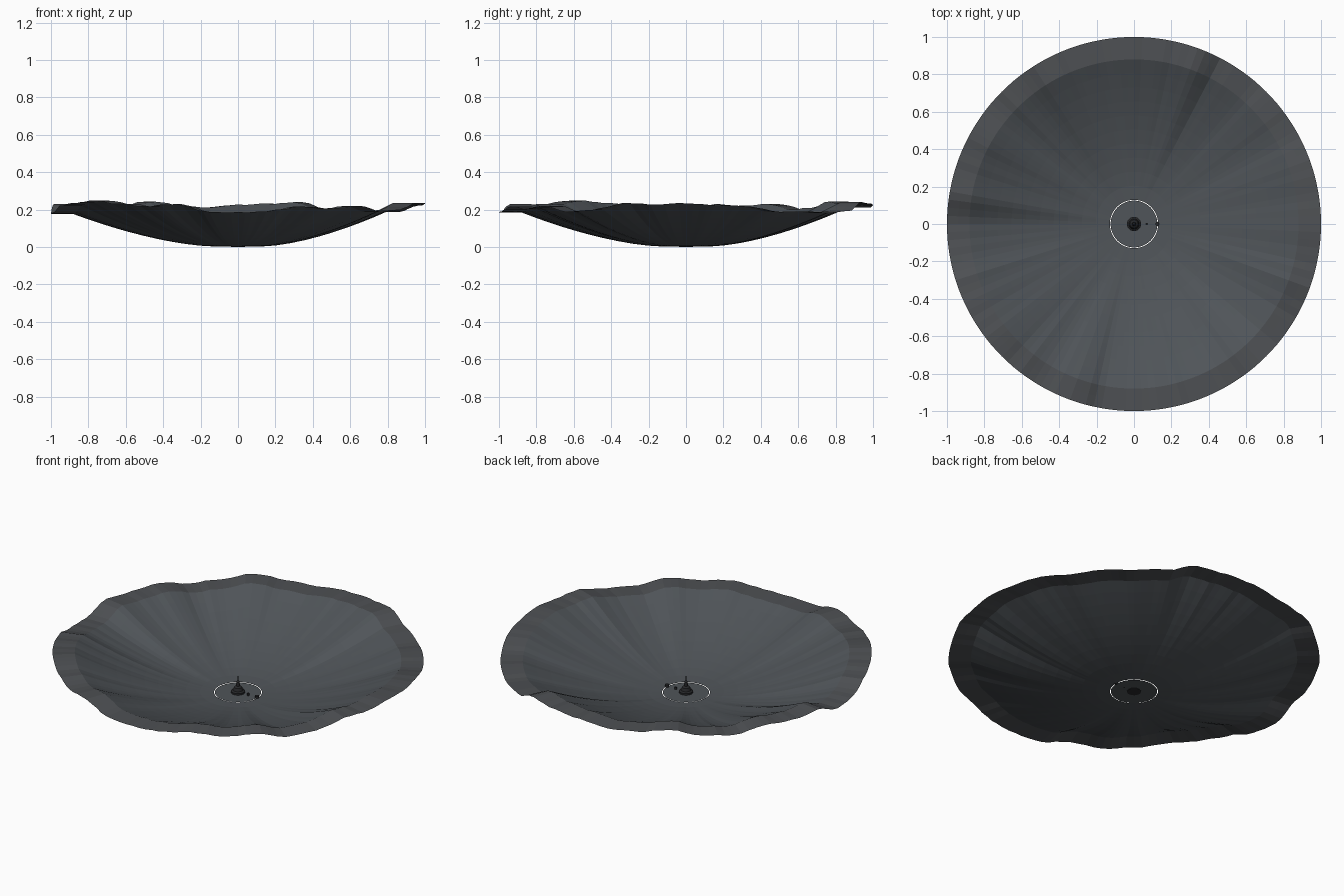
import bpy, bmesh, math, random

if "Cube" in bpy.data.objects:
    bpy.data.objects.remove(bpy.data.objects["Cube"], do_unlink=True)


def material(name, rgb):
    m = bpy.data.materials.new(name)
    m.use_nodes = True
    m.diffuse_color = (*rgb, 1)
    bsdf = m.node_tree.nodes["Principled BSDF"]
    bsdf.inputs["Base Color"].default_value = (*rgb, 1)
    bsdf.inputs["Roughness"].default_value = 0.7
    return m


SLATE = material("slate grey", (0.08, 0.09, 0.1))
RIM = material("rim grey", (0.076, 0.081, 0.088))
DARK = material("dark metal", (0.02, 0.021, 0.023))

# Rim height every ten degrees, counter-clockwise from +x
RIM_HEIGHTS = [.235, .225, .215, .19, .188, .182, .19, .24, .23, .225,
               .21, .22, .245, .21, .2, .23, .22, .228, .178, .184,
               .225, .235, .248, .23, .218, .23, .19, .186, .192, .215,
               .205, .22, .19, .2, .232, .225]
SEGMENTS = 144
LIP = 0.88       # where the bowl turns into the flat lip
INNER = 0.129    # inner edge of the bowl
random.seed(4)
ripple = [random.uniform(-.003, .003) for _ in range(SEGMENTS)]


def rim_height(i):
    n = len(RIM_HEIGHTS)
    t = i / SEGMENTS * n
    k = int(t)
    f = t - k
    f = f * f * (3 - 2 * f)
    return RIM_HEIGHTS[k % n] * (1 - f) + RIM_HEIGHTS[(k + 1) % n] * f + ripple[i]


def lathe(name, segments, radii, height, mats, cap=False):
    """Rings of vertices at each radius; height(ring, segment) gives z."""
    bm = bmesh.new()
    rings = []
    for j, r in enumerate(radii):
        ring = []
        for i in range(segments):
            a = 2 * math.pi * i / segments
            ring.append(bm.verts.new((r * math.cos(a), r * math.sin(a), height(j, i))))
        rings.append(ring)
    for a, b in zip(rings, rings[1:]):
        for i in range(segments):
            k = (i + 1) % segments
            bm.faces.new((a[i], b[i], b[k], a[k]))
    if cap:
        bm.faces.new(rings[0])
    me = bpy.data.meshes.new(name)
    bm.to_mesh(me)
    bm.free()
    for m in mats:
        me.materials.append(m)
    ob = bpy.data.objects.new(name, me)
    bpy.context.collection.objects.link(ob)
    return ob


# Rippled bowl with a level lip
radii = [INNER + (LIP - INNER) * j / 10 for j in range(11)] + [0.94, 1.0]


def bowl_height(j, i):
    s = min(1, (radii[j] - INNER) / (LIP - INNER))
    return 0.003 + (rim_height(i) - 0.003) * s ** 1.6


dish = lathe("rippled_dish", SEGMENTS, radii, bowl_height, [SLATE, RIM])
for p in dish.data.polygons:
    if math.hypot(p.center.x, p.center.y) > LIP:
        p.material_index = 1

# Separate flat disc at the centre, leaving a hairline gap
lathe("centre_disc", 64, [0.125, 0.06], lambda j, i: 0.002, [SLATE])
lathe("centre_plate", 64, [0.06, 0.0005], lambda j, i: 0.002, [SLATE])

# Small spire standing on the disc
profile = [(.038, .0), (.038, .012), (.028, .018), (.022, .034),
           (.01, .042), (.009, .066), (.004, .072), (.001, .104)]
spire = lathe("centre_spire", 24, [p[0] for p in profile],
              lambda j, i: profile[j][1], [DARK], cap=True)
for p in spire.data.polygons:
    p.use_smooth = len(p.vertices) == 4
spire.data.set_sharp_from_angle(angle=math.radians(35))

# Two little studs beside the spire
for name, x, r in (("outer_stud", .125, .011), ("inner_stud", .068, .006)):
    bpy.ops.mesh.primitive_cylinder_add(vertices=12, radius=r, depth=.014,
                                        location=(x, 0, .009))
    stud = bpy.context.object
    stud.name = name
    stud.data.materials.append(DARK)
